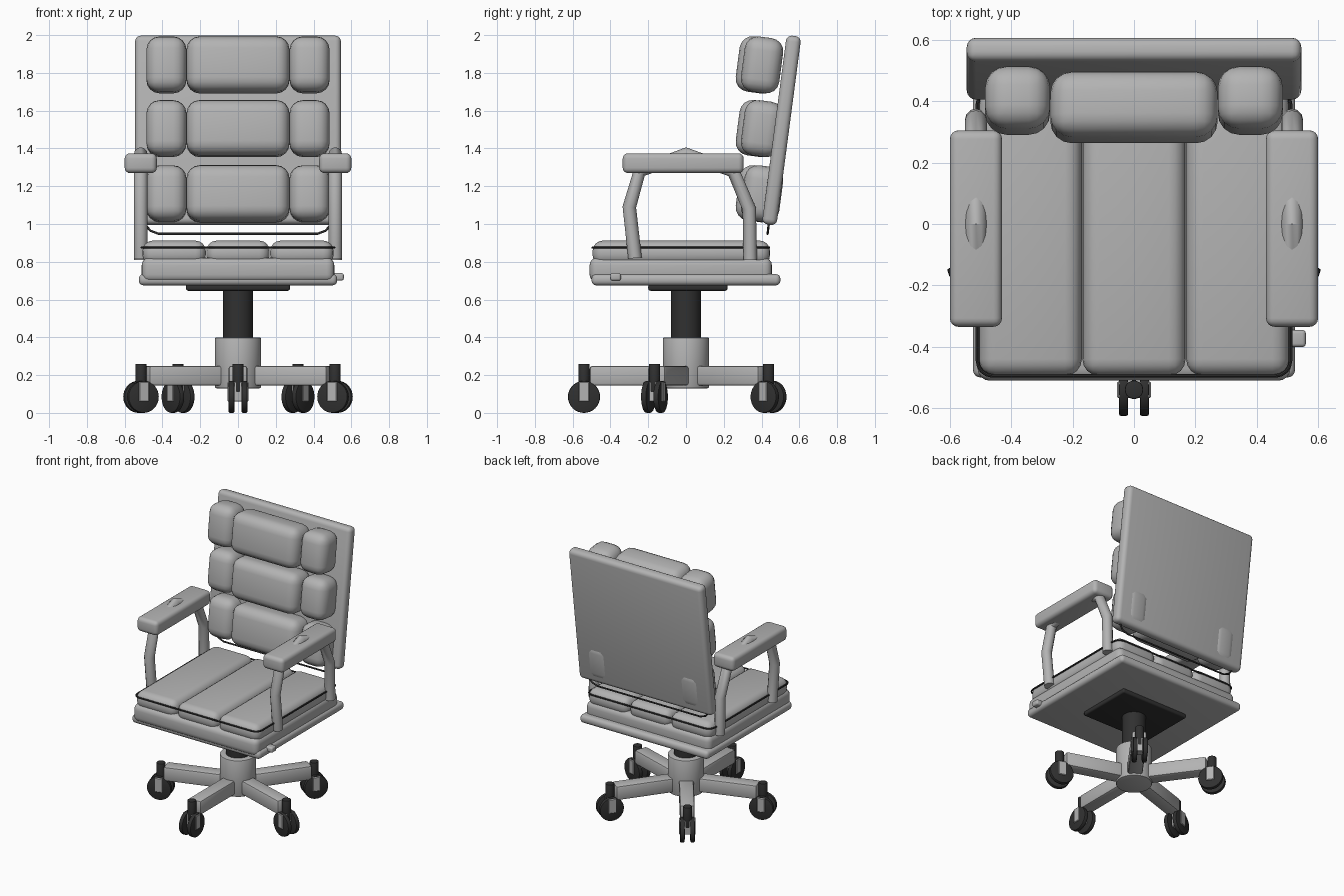
import bpy, bmesh, math
from mathutils import Matrix, Vector

if "Cube" in bpy.data.objects:
    bpy.data.objects.remove(bpy.data.objects["Cube"])


def material(name, v):
    m = bpy.data.materials.new(name)
    m.diffuse_color = (v, v, v, 1)
    m.use_nodes = True
    m.node_tree.nodes["Principled BSDF"].inputs["Base Color"].default_value = m.diffuse_color
    return m


GREY = material("grey", 0.45)
BLACK = material("black", 0.03)
TILT = math.radians(-7.5)


def finish(name, bm, mat, matrix=None):
    if matrix:
        bm.transform(matrix)
    me = bpy.data.meshes.new(name)
    bm.to_mesh(me)
    bm.free()
    ob = bpy.data.objects.new(name, me)
    bpy.context.collection.objects.link(ob)
    me.materials.append(mat)
    bpy.ops.object.select_all(action='DESELECT')
    ob.select_set(True)
    bpy.context.view_layer.objects.active = ob
    bpy.ops.object.shade_smooth_by_angle(angle=math.radians(35))
    return ob


def box(name, size, centre, mat, bevel=0.0, tilt=0.0, spin=None, segments=4):
    """Rounded box; optional tilt about x, optional placing matrix."""
    bm = bmesh.new()
    bmesh.ops.create_cube(bm, size=1)
    bmesh.ops.scale(bm, vec=size, verts=bm.verts)
    if bevel:
        bmesh.ops.bevel(bm, geom=bm.edges[:], offset=bevel, segments=segments,
                        profile=0.5, affect='EDGES')
    m = Matrix.Translation(centre) @ Matrix.Rotation(tilt, 4, 'X')
    return finish(name, bm, mat, spin @ m if spin else m)


def cylinder(name, r, depth, centre, mat, axis='Z', bevel=0.0, spin=None):
    bm = bmesh.new()
    bmesh.ops.create_cone(bm, cap_ends=True, segments=32, radius1=r, radius2=r, depth=depth)
    if bevel:
        rims = [e for e in bm.edges if abs(e.verts[0].co.z - e.verts[1].co.z) < 1e-5]
        bmesh.ops.bevel(bm, geom=rims, offset=bevel, segments=2, profile=0.5, affect='EDGES')
    m = Matrix.Translation(centre)
    if axis == 'X':
        m = m @ Matrix.Rotation(math.pi / 2, 4, 'Y')
    return finish(name, bm, mat, spin @ m if spin else m)


def tube(name, points, r, mat, closed=False, resolution=4):
    """Poly curve with round section, turned into a mesh."""
    cu = bpy.data.curves.new(name, 'CURVE')
    cu.dimensions = '3D'
    cu.bevel_depth = r
    cu.bevel_resolution = resolution
    cu.use_fill_caps = True
    sp = cu.splines.new('POLY')
    sp.points.add(len(points) - 1)
    for p, co in zip(sp.points, points):
        p.co = (*co, 1)
    sp.use_cyclic_u = closed
    ob = bpy.data.objects.new(name, cu)
    bpy.context.collection.objects.link(ob)
    cu.materials.append(mat)
    bpy.ops.object.select_all(action='DESELECT')
    ob.select_set(True)
    bpy.context.view_layer.objects.active = ob
    bpy.ops.object.convert(target='MESH')
    bpy.ops.object.shade_smooth_by_angle(angle=math.radians(35))


# Backrest panel and its three rows of cushions
box("back_panel", (1.09, 0.078, 1.008), (0, 0.506, 1.496), GREY, 0.03, TILT)
for row, z in enumerate((1.16, 1.505, 1.842)):
    box(f"back_cushion_middle_{row}", (0.545, 0.215, 0.295), (0, 0.38, z), GREY, 0.07, TILT)
    for s in (-1, 1):
        box(f"back_cushion_side_{row}", (0.212, 0.205, 0.295), (s * 0.379, 0.4025, z),
            GREY, 0.07, TILT)

# Dark piping below the backrest
half = [(0.485, 0.45, 1.1), (0.485, 0.437, 0.99), (0.465, 0.434, 0.965), (0.42, 0.432, 0.948)]
tube("back_piping", half + [(-x, y, z) for x, y, z in reversed(half)], 0.006, BLACK)

# Seat: base plate, padded slab, three long cushions
box("seat_plate", (1.05, 1.0, 0.06), (0, 0, 0.705), GREY, 0.025)
box("seat_slab", (1.02, 0.965, 0.13), (0, -0.028, 0.757), GREY, 0.04)
for x in (-0.338, 0, 0.338):
    box("seat_cushion", (0.336, 0.94, 0.13), (x, -0.025, 0.847), GREY, 0.055)

# Dark piping around the seat cushions
ring = []
for cx, cy, a0 in ((0.46, 0.39, 0), (-0.46, 0.39, 90), (-0.46, -0.445, 180), (0.46, -0.445, 270)):
    for k in range(5):
        a = math.radians(a0 + 22.5 * k)
        ring.append((cx + 0.05 * math.cos(a), cy + 0.05 * math.sin(a), 0.875))
tube("seat_piping", ring, 0.006, BLACK, closed=True, resolution=2)

# Height lever
box("lever_knob", (0.06, 0.056, 0.04), (0.53, -0.373, 0.72), GREY, 0.012)

# Armrests: bent tube frame and pad
arm = [(-0.27, 0.82), (-0.30, 1.09), (-0.245, 1.28), (0, 1.37), (0.25, 1.28), (0.335, 1.08), (0.34, 0.81)]
for s in (-1, 1):
    tube("arm_frame", [(s * 0.515, y, z) for y, z in arm], 0.036, GREY)
    box("arm_pad", (0.17, 0.64, 0.105), (s * 0.515, -0.015, 1.322), GREY, 0.028)

# Column
box("seat_mount", (0.55, 0.42, 0.035), (0, 0.01, 0.664), BLACK, 0.012)
cylinder("gas_column", 0.08, 0.30, (0, 0, 0.51), BLACK)
cylinder("hub", 0.122, 0.27, (0, 0, 0.265), GREY, bevel=0.008)

# Five legs with twin-wheel casters, the first one pointing forward
for i in range(5):
    spin = Matrix.Rotation(math.radians(72 * i), 4, 'Z')
    box("leg", (0.1, 0.46, 0.105), (0, -0.28, 0.197), GREY, 0.015, spin=spin, segments=2)
    cylinder("caster_stem", 0.03, 0.15, (0, -0.54, 0.185), BLACK, bevel=0.004, spin=spin)
    box("caster_bracket", (0.11, 0.055, 0.105), (0, -0.54, 0.112), GREY, 0.004, spin=spin, segments=1)
    for s in (-1, 1):
        cylinder("caster_wheel", 0.085, 0.03, (s * 0.034, -0.54, 0.085), BLACK, 'X', 0.006, spin)
